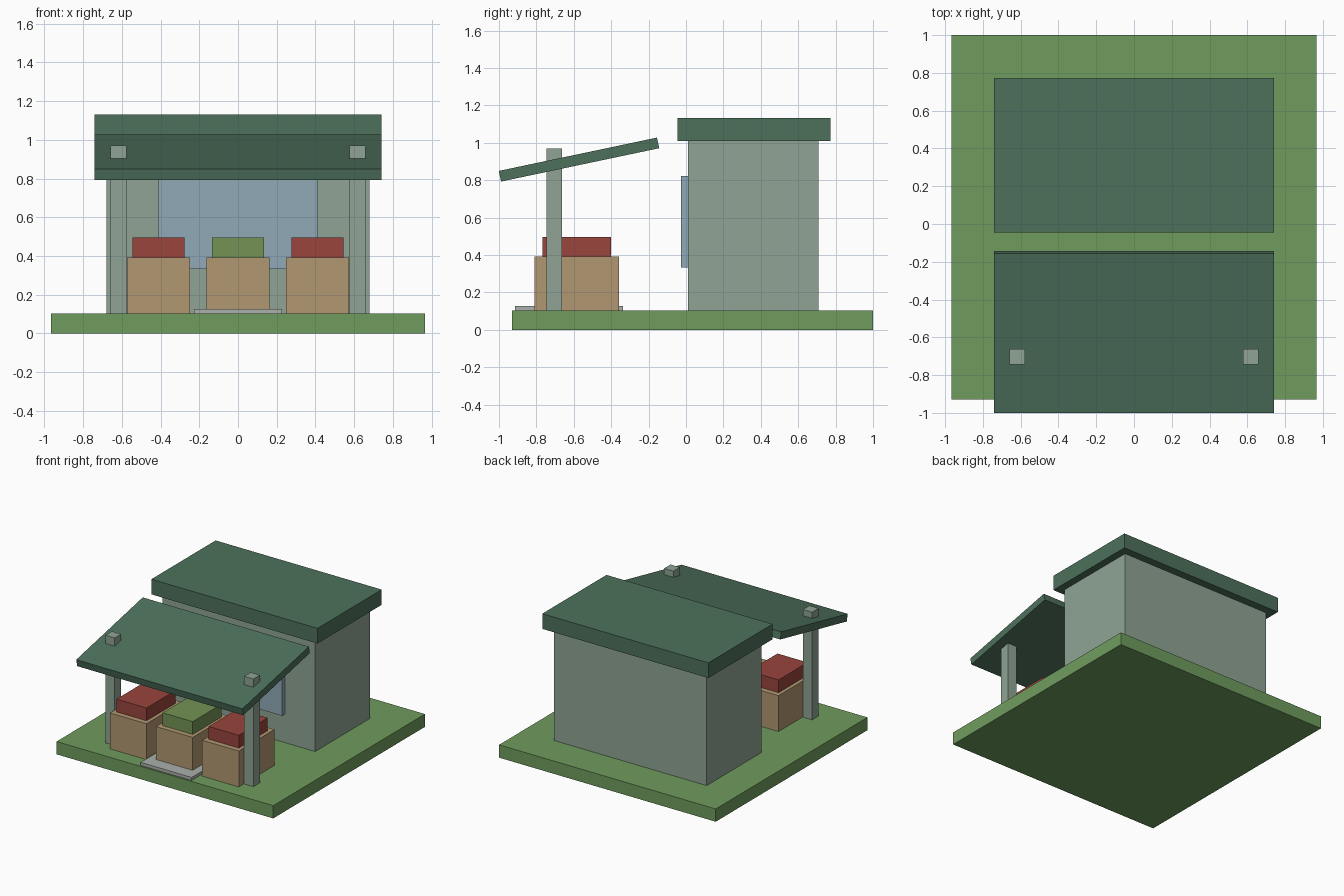
import bpy, math

if "Cube" in bpy.data.objects:
    bpy.data.objects.remove(bpy.data.objects["Cube"])


def material(name, r, g, b):
    m = bpy.data.materials.new(name)
    m.diffuse_color = (*[(c / 255) ** 2.2 for c in (r, g, b)], 1)
    m.use_nodes = True
    m.node_tree.nodes["Principled BSDF"].inputs["Base Color"].default_value = m.diffuse_color
    return m


grass = material("grass", 111, 155, 94)
wall = material("wall", 142, 162, 147)
roof = material("roof", 78, 112, 92)
glass = material("glass", 142, 168, 182)
wood = material("wood", 176, 150, 112)
red = material("red_produce", 152, 70, 63)
green = material("green_produce", 115, 145, 85)
stone = material("stone", 170, 175, 170)


def box(name, x, y, z, mat, tilt=0.0):
    """Box from (min, max) ranges, optionally tilted about its own x axis."""
    bpy.ops.mesh.primitive_cube_add(size=1)
    o = bpy.context.object
    o.name = name
    o.location = [(a + b) / 2 for a, b in (x, y, z)]
    o.scale = [b - a for a, b in (x, y, z)]
    o.rotation_euler.x = tilt
    o.data.materials.append(mat)
    return o


def around(c, width):
    return (c - width / 2, c + width / 2)


# Ground and shop building
box("lawn_base", (-0.965, 0.965), (-0.93, 1.0), (0, 0.103), grass)
box("shop_body", (-0.68, 0.68), (0.01, 0.708), (0.10, 1.01), wall)
box("shop_roof", (-0.74, 0.74), (-0.045, 0.772), (1.01, 1.132), roof)
box("shop_window", (-0.41, 0.41), (-0.026, 0.014), (0.332, 0.823), glass)

# Sloping awning on two posts
box("awning", (-0.74, 0.74), around(-0.572, 0.864), around(0.91, 0.058), roof,
    math.radians(11.9))
for side, sx in (("left", -1), ("right", 1)):
    box(side + "_post", around(sx * 0.618, 0.082), around(-0.704, 0.082),
        (0.10, 0.97), wall)

# Produce crates
for i, (side, mat) in enumerate((("left", red), ("middle", green), ("right", red))):
    cx = (i - 1) * 0.411
    box(side + "_crate", around(cx, 0.326), (-0.81, -0.357), (0.10, 0.392), wood)
    box(side + "_produce", around(cx, 0.268), (-0.768, -0.40), (0.385, 0.495), mat)

# Paving slab in front of the crates
box("paving_slab", (-0.227, 0.227), (-0.915, -0.337), (0.10, 0.127), stone)
